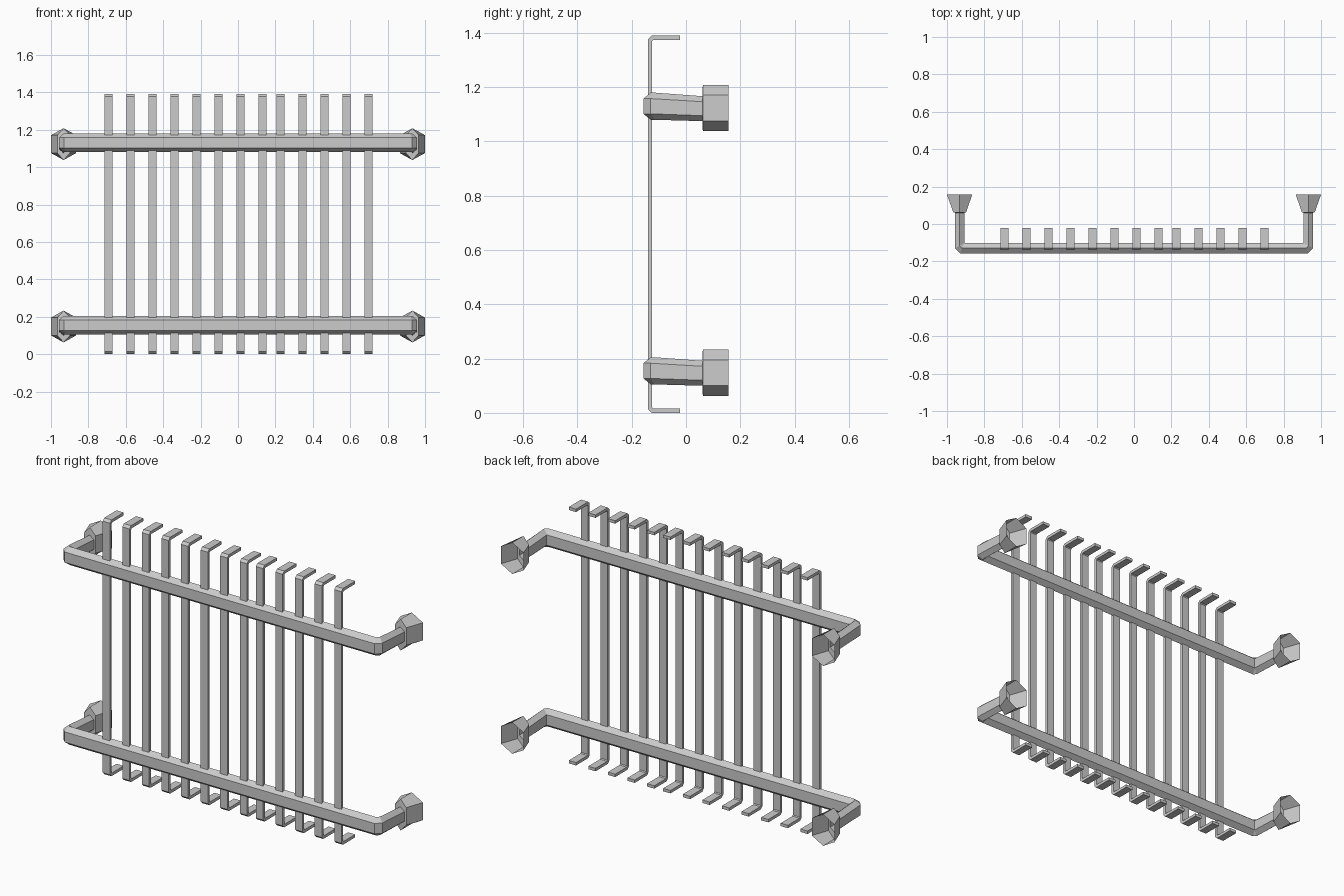
import bpy, bmesh

if "Cube" in bpy.data.objects:
    bpy.data.objects.remove(bpy.data.objects["Cube"])


def make_object(name, rings, closed_ends):
    """Skin a list of equal-sized point rings into one flat-shaded mesh."""
    bm = bmesh.new()
    loops = [[bm.verts.new(p) for p in ring] for ring in rings]
    n = len(loops[0])
    for a, b in zip(loops, loops[1:]):
        for i in range(n):
            j = (i + 1) % n
            bm.faces.new((a[i], a[j], b[j], b[i]))
    if closed_ends:
        bm.faces.new(loops[0])
        bm.faces.new(loops[-1])
    bmesh.ops.remove_doubles(bm, verts=bm.verts, dist=0.0005)
    bmesh.ops.recalc_face_normals(bm, faces=bm.faces)
    mesh = bpy.data.meshes.new(name)
    bm.to_mesh(mesh)
    bm.free()
    obj = bpy.data.objects.new(name, mesh)
    bpy.context.collection.objects.link(obj)
    return obj


def hex_ring(outer, inner, z, h, flat=0.56):
    """Tall hexagon section spanning the outer and inner plan points."""
    (ox, oy), (ix, iy) = outer, inner
    mx, my = (ox + ix) / 2, (oy + iy) / 2
    f = h * flat
    return [(mx, my, z + h), (ox, oy, z + f), (ox, oy, z - f),
            (mx, my, z - h), (ix, iy, z - f), (ix, iy, z + f)]


# Rails: flared open wall cup, arm, chamfered bend, straight bar, mirrored
for name, z in (("lower_rail", 0.155), ("upper_rail", 1.13)):
    half = [
        hex_ring((-1.0, 0.157), (-0.865, 0.157), z - 0.007, 0.085),
        hex_ring((-0.966, 0.062), (-0.898, 0.062), z - 0.007, 0.085),
        hex_ring((-0.957, 0.06), (-0.907, 0.06), z - 0.009, 0.046),
        hex_ring((-0.957, -0.130), (-0.907, -0.102), z, 0.05),
        hex_ring((-0.930, -0.157), (-0.907, -0.102), z, 0.05),
    ]
    other = [[(-x, y, zz) for x, y, zz in ring] for ring in reversed(half)]
    make_object(name, half + other, False)

# Slats: flat bars bent back at both ends
H, W = 1.39, 0.0215
outer = [(-0.022, 0), (-0.127, 0), (-0.14, 0.013)]
inner = [(-0.022, 0.016), (-0.121, 0.016), (-0.125, 0.021)]
outer += [(y, H - z) for y, z in reversed(outer)]
inner += [(y, H - z) for y, z in reversed(inner)]

xs = [-0.692 + 0.1175 * i for i in range(8)] + [0.227 + 0.1175 * i for i in range(5)]
for k, x in enumerate(xs):
    rings = [[(x - W, *o), (x + W, *o), (x + W, *i), (x - W, *i)]
             for o, i in zip(outer, inner)]
    make_object(f"slat_{k + 1}", rings, True)
